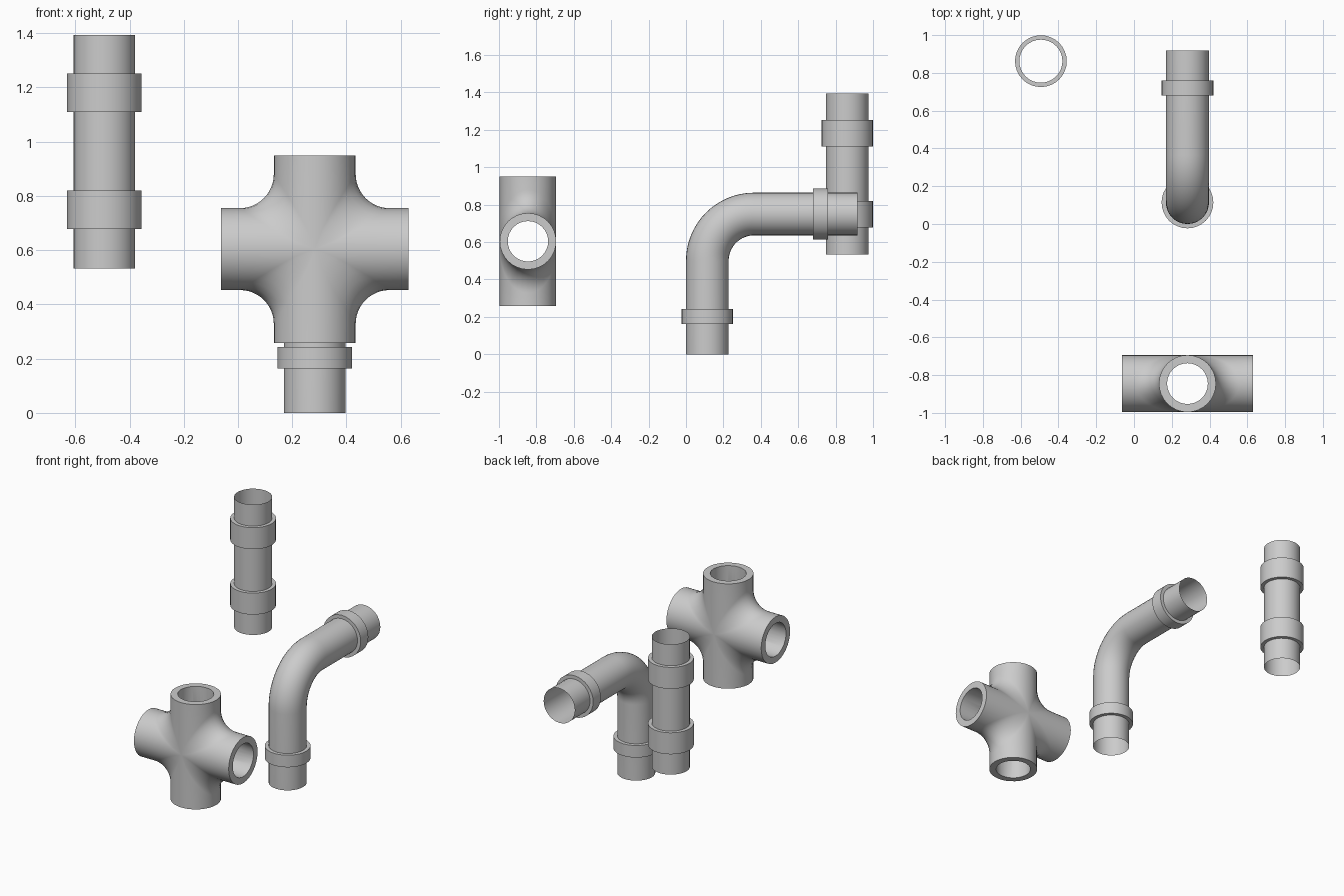
import bpy, bmesh
from math import sin, cos, pi, radians

if "Cube" in bpy.data.objects:
    bpy.data.objects.remove(bpy.data.objects["Cube"])

PIPE_R, COLLAR_R, SIDES = 0.114, 0.137, 32


def finish(name, bm, angle=35):
    bmesh.ops.remove_doubles(bm, verts=bm.verts, dist=1e-4)
    bmesh.ops.recalc_face_normals(bm, faces=bm.faces)
    mesh = bpy.data.meshes.new(name)
    bm.to_mesh(mesh)
    bm.free()
    obj = bpy.data.objects.new(name, mesh)
    bpy.context.collection.objects.link(obj)
    bpy.ops.object.select_all(action='DESELECT')
    obj.select_set(True)
    bpy.context.view_layer.objects.active = obj
    bpy.ops.object.shade_smooth_by_angle(angle=radians(angle))
    return obj


def sweep(name, x, stations):
    """Open tube; each station is (y, z, pitch, radius), pitch 0 = up, 90 deg = +y."""
    bm = bmesh.new()
    rings = []
    for y, z, a, r in stations:
        ring = []
        for i in range(SIDES):
            t = 2 * pi * i / SIDES
            u, v = r * cos(t), r * sin(t)
            ring.append(bm.verts.new((x + u, y + v * cos(a), z - v * sin(a))))
        rings.append(ring)
    for p, q in zip(rings, rings[1:]):
        for i in range(SIDES):
            j = (i + 1) % SIDES
            bm.faces.new((p[i], p[j], q[j], q[i]))
    return finish(name, bm)


def collar(name, x, y, z, a, length):
    """Raised sleeve starting at y, z and running along the pipe."""
    y2, z2 = y + length * sin(a), z + length * cos(a)
    return sweep(name, x, [(y, z, a, PIPE_R), (y, z, a, COLLAR_R),
                           (y2, z2, a, COLLAR_R), (y2, z2, a, PIPE_R)])


# Straight pipe with two couplings
sx, sy = -0.493, 0.862
sweep("straight_pipe", sx, [(sy, 0.533, 0, PIPE_R), (sy, 1.393, 0, PIPE_R)])
collar("straight_lower_coupling", sx, sy, 0.678, 0, 0.142)
collar("straight_upper_coupling", sx, sy, 1.110, 0, 0.142)

# Elbow pipe: upright, quarter bend, horizontal run
ex, ey, ez, bend = 0.283, 0.114, 0.75, 0.25
path = [(ey, 0, 0, PIPE_R)]
for i in range(17):
    a = pi / 2 * i / 16
    path.append((ey + bend * (1 - cos(a)), ez - bend * (1 - sin(a)), a, PIPE_R))
path.append((0.918, ez, pi / 2, PIPE_R))
sweep("elbow_pipe", ex, path)
collar("elbow_lower_coupling", ex, ey, 0.163, 0, 0.08)
collar("elbow_end_coupling", ex, 0.68, ez, pi / 2, 0.08)


# Four-way cross fitting: each slice is a plus sign with rounded inner corners
def corner_path(r, fillet, theta, arm):
    w = r * cos(theta)
    f = fillet * max(cos(theta), 0) ** 0.6
    pts = [(arm, w)]
    for i in range(13):
        a = pi / 2 * i / 12
        pts.append((w + f - f * sin(a), w + f - f * cos(a)))
    pts.append((w, arm))
    return [(px, r * sin(theta), pz) for px, pz in pts]


def cross_fitting(name, cx, cy, cz, arm, outer, inner, fillet, steps=16):
    bm = bmesh.new()
    for mx in (1, -1):
        for mz in (1, -1):
            rows = []
            for k in range(steps + 1):
                t = -pi / 2 + pi * k / steps
                loop = corner_path(outer, fillet, t, arm)
                loop += corner_path(inner, 0.0, t, arm)[::-1]
                rows.append([bm.verts.new((cx + mx * p[0], cy + p[1], cz + mz * p[2]))
                             for p in loop])
            for p, q in zip(rows, rows[1:]):
                for i in range(len(p)):
                    j = (i + 1) % len(p)
                    bm.faces.new((p[i], p[j], q[j], q[i]))
    bmesh.ops.remove_doubles(bm, verts=bm.verts, dist=1e-4)
    bmesh.ops.dissolve_degenerate(bm, edges=bm.edges, dist=1e-4)
    return finish(name, bm, 40)


cross_fitting("cross_fitting", 0.283, -0.845, 0.604, 0.346, 0.151, 0.108, 0.125)
